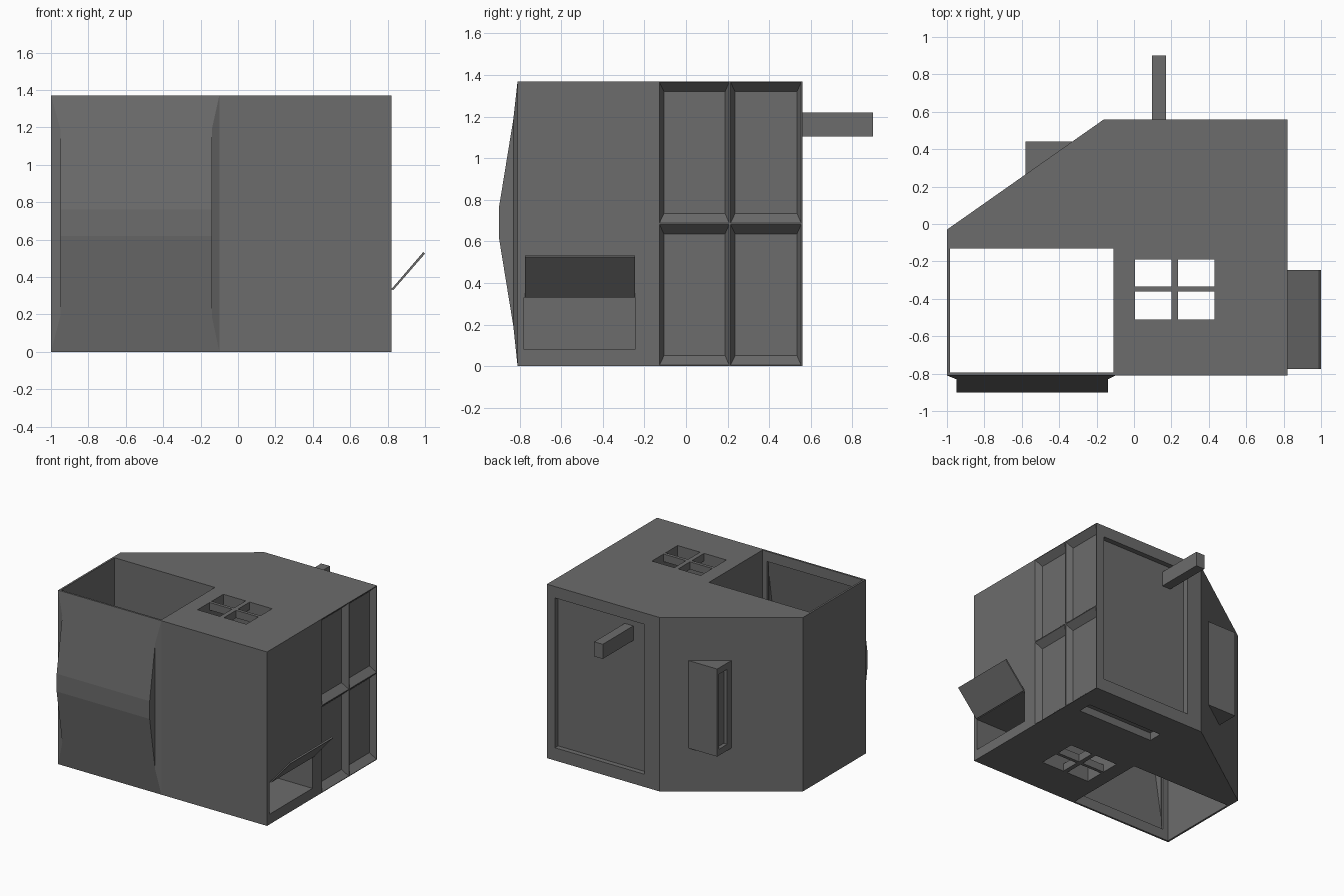
import bpy, bmesh

if "Cube" in bpy.data.objects:
    bpy.data.objects.remove(bpy.data.objects["Cube"])

grey = bpy.data.materials.new("plain_grey")
grey.diffuse_color = (0.15, 0.15, 0.15, 1)
grey.use_nodes = True
grey.node_tree.nodes["Principled BSDF"].inputs["Base Color"].default_value = grey.diffuse_color


def make(name, verts, faces):
    me = bpy.data.meshes.new(name)
    me.from_pydata(verts, [], faces)
    bm = bmesh.new()
    bm.from_mesh(me)
    bmesh.ops.recalc_face_normals(bm, faces=bm.faces)
    bm.to_mesh(me)
    bm.free()
    me.materials.append(grey)
    ob = bpy.data.objects.new(name, me)
    bpy.context.collection.objects.link(ob)
    return ob


def loft(name, ring_a, ring_b):
    """Closed solid between two rings with equal point counts."""
    n = len(ring_a)
    sides = [(i, (i + 1) % n, n + (i + 1) % n, n + i) for i in range(n)]
    return make(name, ring_a + ring_b,
                [tuple(range(n)), tuple(range(n, 2 * n))] + sides)


def prism(name, outline, z0, z1):
    return loft(name, [(x, y, z0) for x, y in outline],
                [(x, y, z1) for x, y in outline])


def box(name, x0, x1, y0, y1, z0, z1):
    return prism(name, [(x0, y0), (x1, y0), (x1, y1), (x0, y1)], z0, z1)


def cut(target, cutter):
    mod = target.modifiers.new("cut", 'BOOLEAN')
    mod.operation = 'DIFFERENCE'
    mod.solver = 'EXACT'
    mod.object = cutter
    bpy.context.view_layer.objects.active = target
    bpy.ops.object.modifier_apply(modifier=mod.name)
    bpy.data.objects.remove(cutter)


H = 1.37
R = 0.82

# Main body with one slanted corner
body = prism("body", [(-1, -.81), (R, -.81), (R, .56), (-.16, .56), (-1, -.03)], 0, H)

# Open shaft through the body, and the window in its front wall
cut(body, box("shaft_cutter", -.985, -.11, -.795, -.13, -.1, H + .1))
cut(body, box("bay_cutter", -.94, -.15, -.9, -.7, .08, 1.29))

# Four-pane window through roof and floor, opening into one shared well
for x0, x1 in ((.005, .20), (.235, .43)):
    for y0, y1 in ((-.51, -.36), (-.335, -.19)):
        cut(body, box("pane_cutter", x0, x1, y0, y1, -.1, H + .1))
cut(body, box("well_cutter", .005, .43, -.51, -.19, .06, H - .06))

# Four bevelled panels on the right side
for y0, y1 in ((-.128, .208), (.214, .554)):
    for z0, z1 in ((.004, .682), (.688, 1.366)):
        outer = [(R + .0005, y0, z0), (R + .0005, y1, z0), (R + .0005, y1, z1), (R + .0005, y0, z1)]
        a, b, c, d = y0 + .022, y1 - .02, z0 + .046, z1 - .046
        inner = [(R - .05, a, c), (R - .05, b, c), (R - .05, b, d), (R - .05, a, d)]
        cut(body, loft("panel_cutter", outer, inner))

# Hatch opening, sunken back door and floor slot
cut(body, box("hatch_cutter", .48, 1, -.78, -.245, .08, .33))
cut(body, box("door_cutter", -.03, .75, .52, .7, .1, 1.28))
cut(body, box("slot_cutter", .04, .70, .23, .34, -.1, .06))

# Hollow bulging bay on the front
left = [(-1, -.81, H), (-.95, -.83, 1.19), (-.95, -.9, .76),
        (-.95, -.9, .62), (-.95, -.83, .19), (-1, -.81, 0)]
right = [(-.1 if x == -1 else -.14, y, z) for x, y, z in left]
make("front_bay", left + right,
     [(0, 1, 2, 8, 7, 6), (2, 3, 9, 8), (3, 4, 5, 11, 10, 9),
      (0, 1, 4, 5), (1, 2, 3, 4), (6, 7, 10, 11), (7, 8, 9, 10)])

# Propped-open hatch flap
flap = [(.82, .335), (.83, .33), (1.0, .525), (.99, .533)]
loft("hatch_flap", [(x, -.775, z) for x, z in flap], [(x, -.245, z) for x, z in flap])

# Beam sticking out of the back door
box("back_beam", .095, .17, .5, .9, 1.105, 1.22)

# Three-cornered dormer on the slanted wall, with an opening on its side
dormer = prism("corner_dormer", [(-.58, .265), (-.58, .44), (-.33, .44)], .34, 1.03)
cut(dormer, box("dormer_cutter", -.7, -.55, .315, .415, .39, .98))
